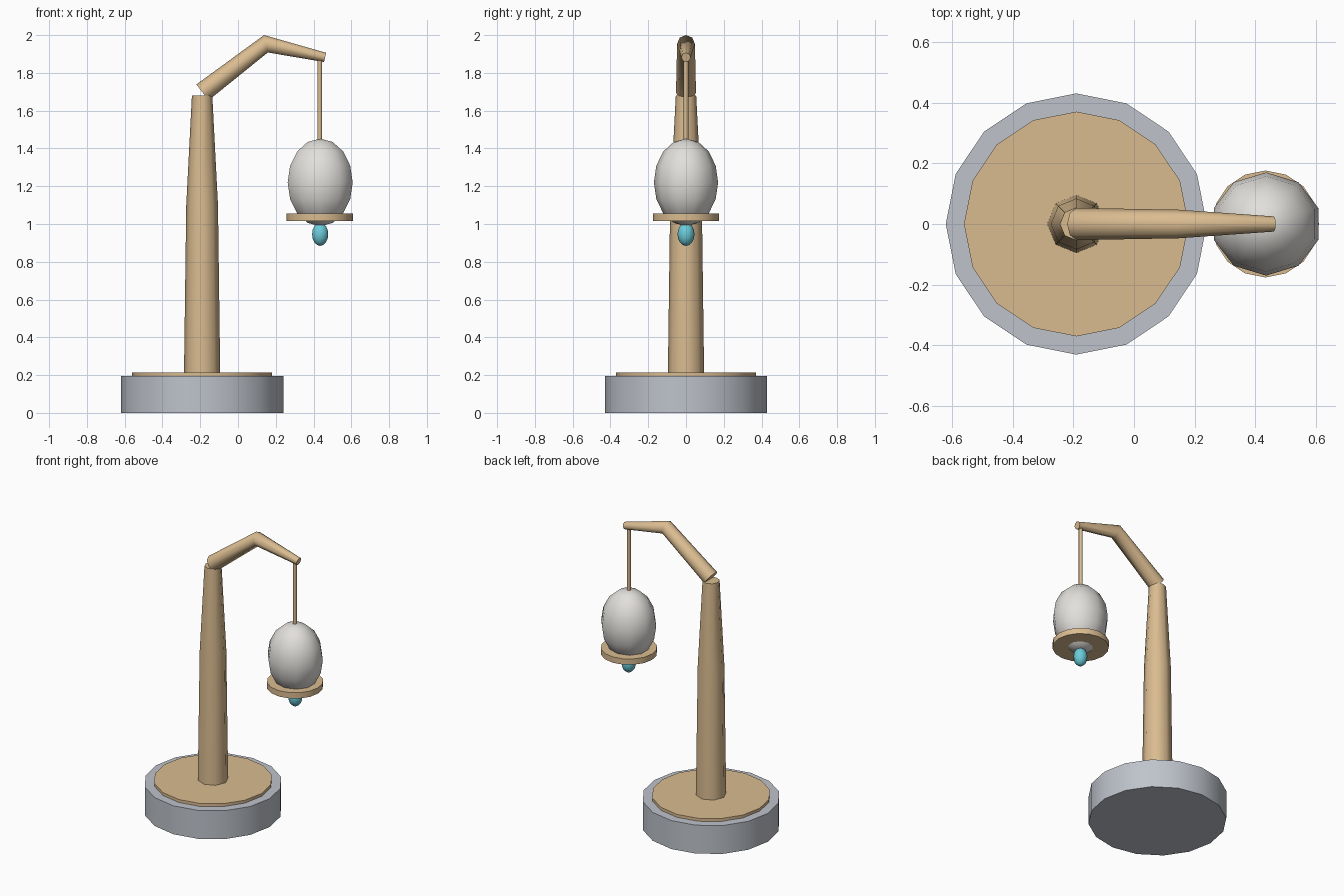
import bpy, bmesh, math
from mathutils import Vector, Matrix

if "Cube" in bpy.data.objects:
    bpy.data.objects.remove(bpy.data.objects["Cube"])


def material(name, color):
    m = bpy.data.materials.new(name)
    m.diffuse_color = (*color, 1)
    m.use_nodes = True
    m.node_tree.nodes["Principled BSDF"].inputs["Base Color"].default_value = m.diffuse_color
    return m


WOOD = material("wood", (0.70, 0.50, 0.28))
STONE = material("stone", (0.52, 0.55, 0.60))
SHELL = material("shell", (0.76, 0.74, 0.71))
GLOW = material("glow", (0.15, 0.60, 0.70))


def finish(name, bm, mat):
    bmesh.ops.recalc_face_normals(bm, faces=bm.faces)
    me = bpy.data.meshes.new(name)
    bm.to_mesh(me)
    bm.free()
    me.materials.append(mat)
    ob = bpy.data.objects.new(name, me)
    bpy.context.collection.objects.link(ob)
    bpy.ops.object.select_all(action='DESELECT')
    ob.select_set(True)
    bpy.context.view_layer.objects.active = ob
    bpy.ops.object.shade_smooth_by_angle(angle=math.radians(50))
    return ob


def tube(name, path, sides, mat):
    """Capped tube through (x, z, radius) points in the y = 0 plane."""
    bm = bmesh.new()
    pts = [Vector((x, 0, z)) for x, z, r in path]
    side = Vector((0, 1, 0))
    rings = []
    for i, (p, (_, _, r)) in enumerate(zip(pts, path)):
        t = Vector()
        if i > 0:
            t += (p - pts[i - 1]).normalized()
        if i < len(pts) - 1:
            t += (pts[i + 1] - p).normalized()
        across = side.cross(t.normalized())
        angles = [2 * math.pi * k / sides for k in range(sides)]
        rings.append([bm.verts.new(p + r * (math.cos(a) * across + math.sin(a) * side))
                      for a in angles])
    for a, b in zip(rings, rings[1:]):
        for k in range(sides):
            n = (k + 1) % sides
            bm.faces.new((a[k], a[n], b[n], b[k]))
    bm.faces.new(rings[0])
    bm.faces.new(rings[-1])
    return finish(name, bm, mat)


def ellipsoid(name, center, size, segments, rings, mat):
    bm = bmesh.new()
    m = Matrix.Translation(center) @ Matrix.Diagonal((*size, 1))
    bmesh.ops.create_uvsphere(bm, u_segments=segments, v_segments=rings, radius=1, matrix=m)
    return finish(name, bm, mat)


POST_X, LAMP_X = -0.19, 0.433

# Stone foot and wooden plate
tube("stone_base", [(POST_X, 0, 0.43), (POST_X, 0.195, 0.43)], 16, STONE)
tube("base_plate", [(POST_X, 0.19, 0.37), (POST_X, 0.215, 0.37)], 16, WOOD)

# Tapered post and bent arm
tube("post", [(POST_X, 0.2, 0.096), (POST_X, 1.1, 0.084), (POST_X, 1.68, 0.054)], 8, WOOD)
tube("arm", [(-0.188, 1.697, 0.053), (0.148, 1.954, 0.047), (0.461, 1.882, 0.025)], 8, WOOD)

# Hanging lantern
tube("hanger", [(LAMP_X, 1.44, 0.0125), (LAMP_X, 1.88, 0.0125)], 8, WOOD)
ellipsoid("lantern_shell", (LAMP_X + 0.002, 0, 1.22), (0.181, 0.17, 0.232), 10, 8, SHELL)
tube("lantern_rim", [(LAMP_X, 1.015, 0.176), (LAMP_X, 1.055, 0.176)], 16, WOOD)
ellipsoid("lantern_drop", (LAMP_X + 0.002, 0, 0.946), (0.045, 0.045, 0.062), 10, 8, GLOW)
